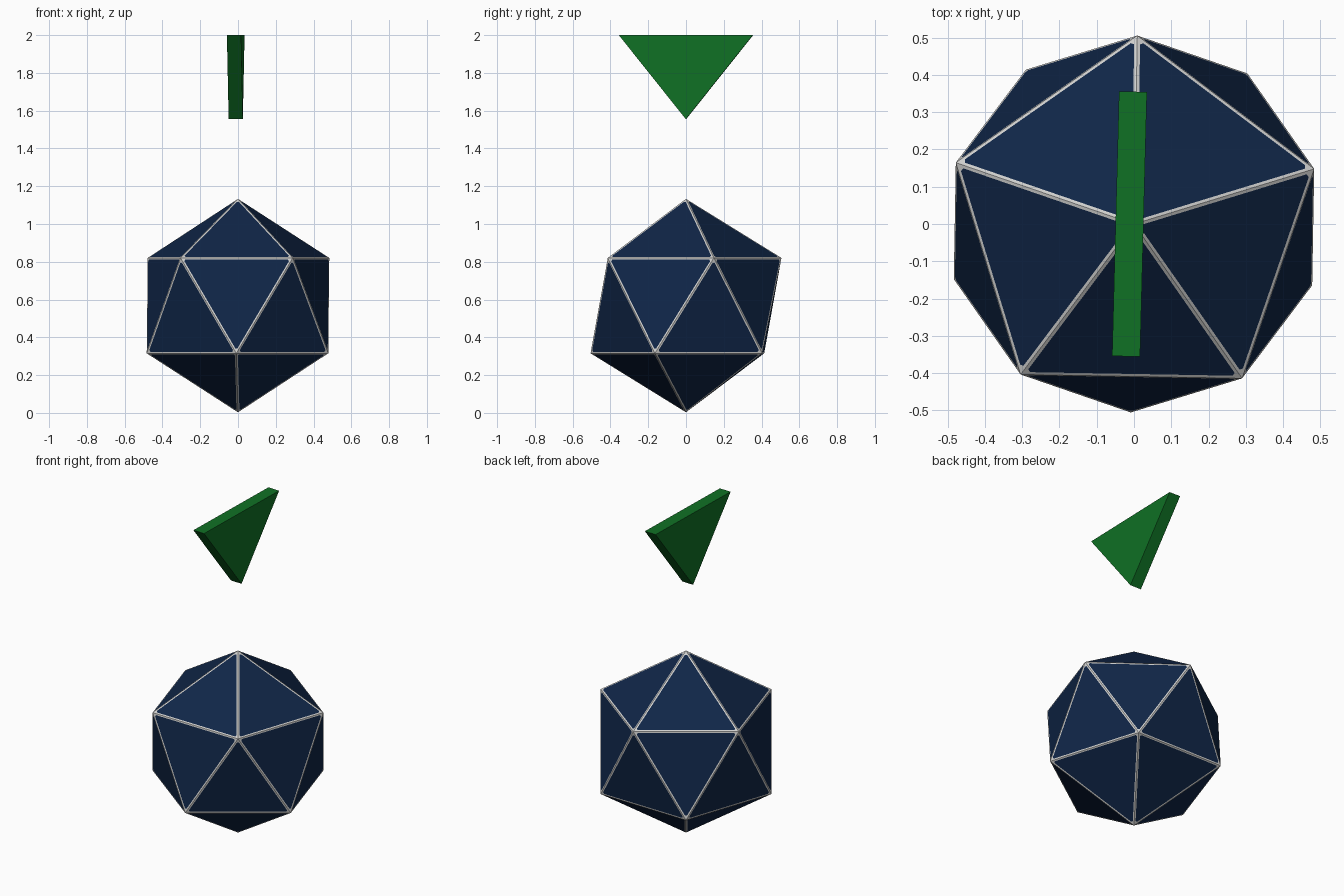
import bpy, bmesh
from math import radians
from mathutils import Matrix

if "Cube" in bpy.data.objects:
    bpy.data.objects.remove(bpy.data.objects["Cube"], do_unlink=True)


def material(name, rgb):
    m = bpy.data.materials.new(name)
    m.use_nodes = True
    m.diffuse_color = (*rgb, 1)
    bsdf = next(n for n in m.node_tree.nodes if n.type == "BSDF_PRINCIPLED")
    bsdf.inputs["Base Color"].default_value = (*rgb, 1)
    return m


def add_object(name, bm, materials):
    bmesh.ops.recalc_face_normals(bm, faces=bm.faces)
    mesh = bpy.data.meshes.new(name)
    bm.to_mesh(mesh)
    bm.free()
    for m in materials:
        mesh.materials.append(m)
    obj = bpy.data.objects.new(name, mesh)
    bpy.context.collection.objects.link(obj)
    return obj


grey = material("light grey frame", (0.63, 0.63, 0.62))
navy = material("navy blue panel", (0.005, 0.019, 0.064))
green = material("green marker", (0.005, 0.165, 0.018))

# Twenty-sided gem: grey edge bars around navy panels with clipped corners
bm = bmesh.new()
bmesh.ops.create_icosphere(bm, subdivisions=1, radius=0.565)
panels = list(bm.faces)
bmesh.ops.inset_individual(bm, faces=panels, thickness=0.017, depth=0)
corners = list({v for f in panels for v in f.verts})
bmesh.ops.bevel(bm, geom=corners, offset=0.011, offset_type="OFFSET",
                segments=1, affect="VERTICES")
for f in bm.faces:
    f.material_index = 1 if f.calc_area() > 0.05 else 0
gem = add_object("gem", bm, [grey, navy])
gem.location.z = 0.568
gem.rotation_euler.z = radians(89)

# Floating marker: a flat triangular prism pointing down at the gem
thickness = 0.075
bm = bmesh.new()
outline = [(-0.355, 2.0), (0.355, 2.0), (0, 1.555)]
face = bm.faces.new([bm.verts.new((-thickness / 2, y, z)) for y, z in outline])
side = bmesh.ops.extrude_face_region(bm, geom=[face])["geom"]
bmesh.ops.translate(bm, vec=(thickness, 0, 0),
                    verts=[v for v in side if isinstance(v, bmesh.types.BMVert)])
bmesh.ops.transform(bm, matrix=Matrix.Rotation(radians(-1.5), 4, "Z"), verts=bm.verts)
marker = add_object("marker", bm, [green])
marker.location.x = -0.012
